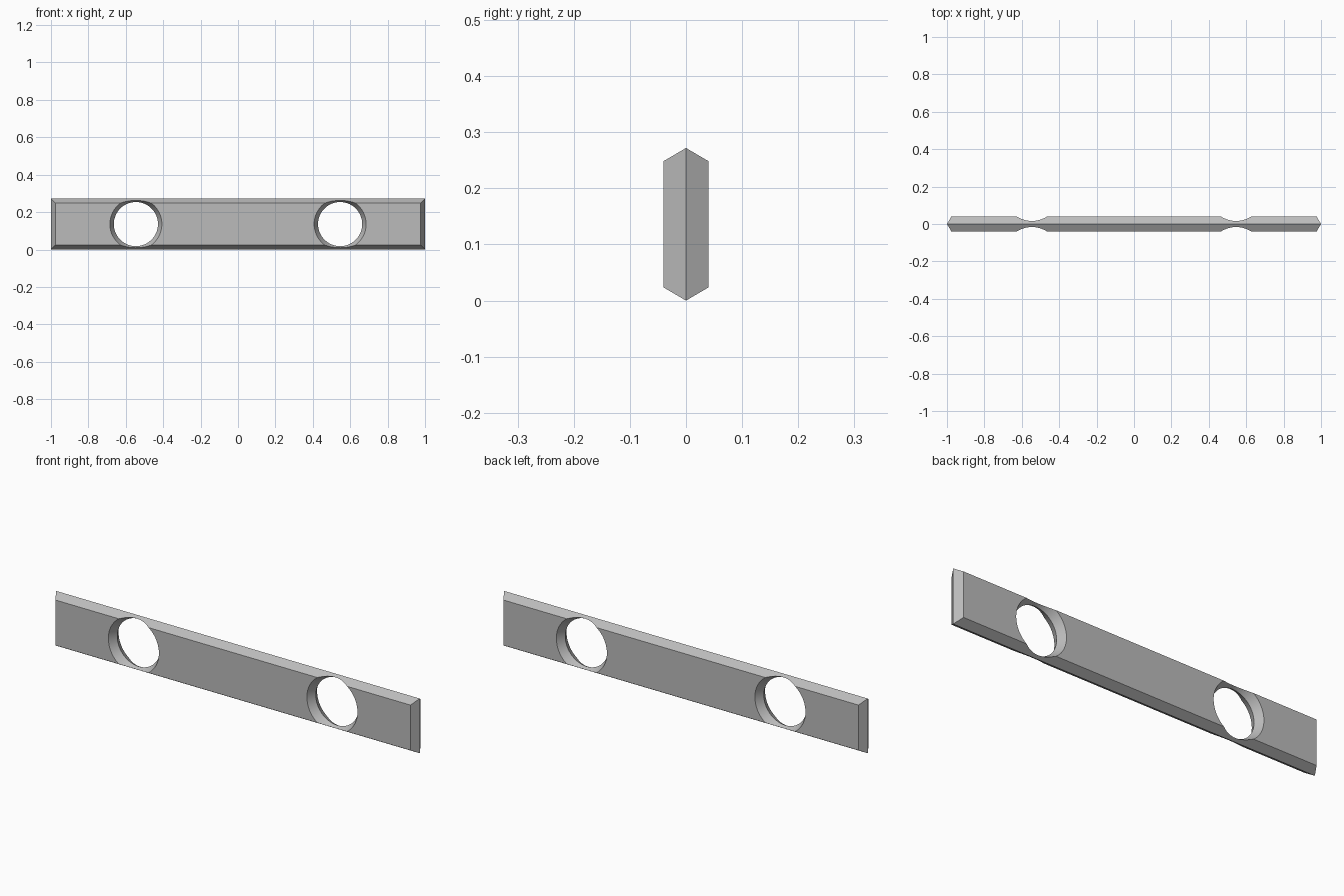
import bpy
import bmesh
import math
from mathutils import Matrix

cube = bpy.data.objects.get("Cube")
if cube:
    bpy.data.objects.remove(cube)

HALF_X, HALF_Y, HALF_Z = 1.0, 0.04, 0.136
BEVEL = 0.0235
HOLE_X, WAIST_R, RIM_R = 0.546, 0.118, 0.139

grey = bpy.data.materials.new("plain_grey")
grey.use_nodes = True
colour = (0.5, 0.5, 0.5, 1)
grey.diffuse_color = colour
grey.node_tree.nodes["Principled BSDF"].inputs["Base Color"].default_value = colour


def make_object(name, bm):
    bmesh.ops.recalc_face_normals(bm, faces=bm.faces)
    mesh = bpy.data.meshes.new(name)
    bm.to_mesh(mesh)
    bm.free()
    mesh.materials.append(grey)
    obj = bpy.data.objects.new(name, mesh)
    bpy.context.collection.objects.link(obj)
    return obj


def loft(bm, rings):
    """Skin a list of equal vertex rings and cap both ends."""
    n = len(rings[0])
    for a, b in zip(rings, rings[1:]):
        for i in range(n):
            j = (i + 1) % n
            bm.faces.new((a[i], a[j], b[j], b[i]))
    bm.faces.new(rings[0])
    bm.faces.new(rings[-1])


# Bar: widest on the middle plane, bevelled towards front and back
bm = bmesh.new()
rings = []
for y, inset in ((-HALF_Y, BEVEL), (0, 0), (HALF_Y, BEVEL)):
    x, z = HALF_X - inset, HALF_Z - inset
    rings.append([bm.verts.new((sx * x, y, HALF_Z + sz * z))
                  for sx, sz in ((-1, -1), (1, -1), (1, 1), (-1, 1))])
loft(bm, rings)
bar = make_object("bar", bm)

# Countersunk holes: hourglass cutters, narrowest on the middle plane
for side, x in (("right", -HOLE_X), ("left", HOLE_X)):
    bm = bmesh.new()
    rings = []
    for k in (-1.5, 0, 1.5):
        r = WAIST_R + (RIM_R - WAIST_R) * abs(k)
        ring = bmesh.ops.create_circle(
            bm, segments=96, radius=r,
            matrix=Matrix.Translation((x, k * HALF_Y, HALF_Z))
            @ Matrix.Rotation(math.pi / 2, 4, "X"))
        rings.append(ring["verts"])
    loft(bm, rings)
    cutter = make_object(side + "_hole_cutter", bm)
    cutter.hide_render = True

    cut = bar.modifiers.new(side + "_hole", "BOOLEAN")
    cut.operation = "DIFFERENCE"
    cut.solver = "EXACT"
    cut.object = cutter
    bpy.context.view_layer.objects.active = bar
    bpy.ops.object.modifier_apply(modifier=cut.name)
    bpy.data.objects.remove(cutter)

# Smooth hole walls, crisp bevel edges
bpy.ops.object.select_all(action="DESELECT")
bar.select_set(True)
bpy.context.view_layer.objects.active = bar
bpy.ops.object.shade_smooth_by_angle(angle=math.radians(20))
